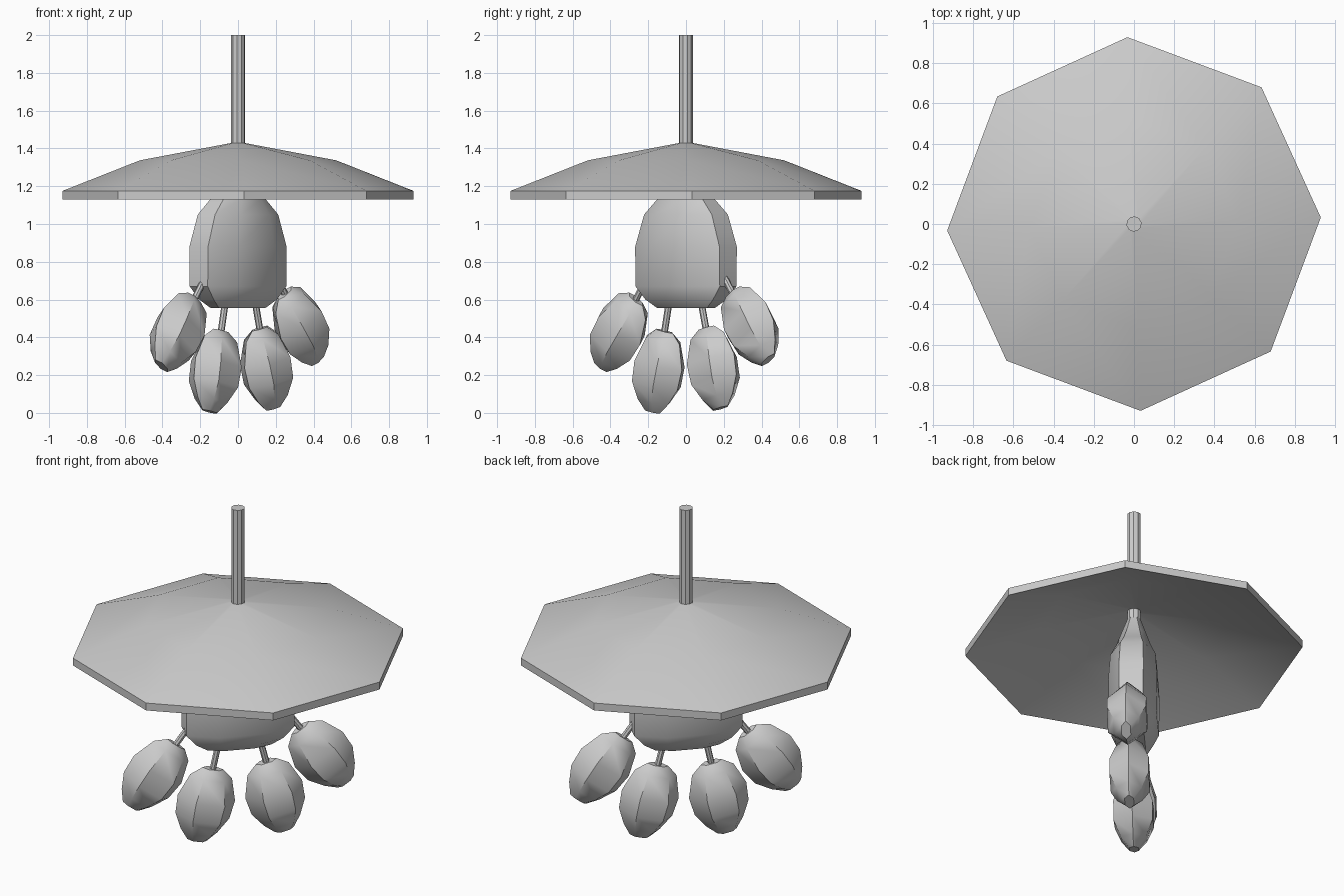
import bpy, bmesh
from math import radians, sin, cos, pi
from mathutils import Matrix, Vector

if "Cube" in bpy.data.objects:
    bpy.data.objects.remove(bpy.data.objects["Cube"])

TURN = Matrix.Rotation(radians(47), 4, 'Z')   # the flat hanging part lies on a diagonal


def loft(name, rings, matrix=Matrix(), closed=False, angle=35):
    """Skin equal-sized rings of points; cap the ends or join last to first."""
    bm = bmesh.new()
    vs = [[bm.verts.new(p) for p in r] for r in rings]
    n = len(vs[0])
    pairs = list(zip(vs, vs[1:])) + ([(vs[-1], vs[0])] if closed else [])
    for a, b in pairs:
        for i in range(n):
            j = (i + 1) % n
            bm.faces.new((a[i], a[j], b[j], b[i]))
    if not closed:
        bm.faces.new(vs[0])
        bm.faces.new(vs[-1])
    bmesh.ops.recalc_face_normals(bm, faces=bm.faces)
    bm.transform(TURN @ matrix)
    me = bpy.data.meshes.new(name)
    bm.to_mesh(me)
    bm.free()
    ob = bpy.data.objects.new(name, me)
    bpy.context.collection.objects.link(ob)
    bpy.ops.object.select_all(action='DESELECT')
    ob.select_set(True)
    bpy.context.view_layer.objects.active = ob
    bpy.ops.object.shade_smooth_by_angle(angle=radians(angle))
    return ob


def circle(r, z, n):
    return [(r * cos(2 * pi * i / n), r * sin(2 * pi * i / n), z) for i in range(n)]


# eight-sided shallow shade, a thin shell
profile = [(0.03, 1.43), (0.52, 1.337), (0.93, 1.175),
           (0.93, 1.13), (0.52, 1.292), (0.03, 1.385)]
loft("shade", [circle(r, z, 8) for r, z in profile], closed=True)

# hanging rod
loft("rod", [circle(0.038, 2.0, 10), circle(0.038, 1.25, 10)], angle=30)

# flattened body
plan = [(1, .5), (.45, 1), (-.45, 1), (-1, .5), (-1, -.5), (-.45, -1), (.45, -1), (1, -.5)]
body = [(.555, .18, .06), (.60, .245, .105), (.67, .305, .13), (.88, .305, .135),
        (1.05, .245, .125), (1.13, .165, .095), (1.22, .09, .07), (1.33, .035, .035)]
loft("body", [[(a * u, b * v, z) for a, b in plan] for z, u, v in body], angle=40)

# four paddles on stems, fanned out below the body
leaf_plan = [(1, 0), (.5, 1), (-.5, 1), (-1, 0), (-.5, -1), (.5, -1)]
leaf = [(.218, .06, .025), (.17, .12, .07), (.04, .165, .108),
        (-.07, .155, .108), (-.16, .105, .07), (-.218, .055, .025)]
fan = [(-.479, .425, -36), (-.189, .22, -12), (.208, .236, 14), (.477, .457, 36)]
for k, (u, z, tilt) in enumerate(fan, 1):
    m = Matrix.Translation((u, -.012, z)) @ Matrix.Rotation(radians(-tilt), 4, 'Y')
    # mirror the tilt so every paddle's top leans toward the body
    loft(f"paddle_{k}", [[(a * w, b * t, h) for a, b in leaf_plan] for h, w, t in leaf], m, angle=40)
    loft(f"stem_{k}", [circle(.018, .19, 8), circle(.018, .42, 8)], m)
